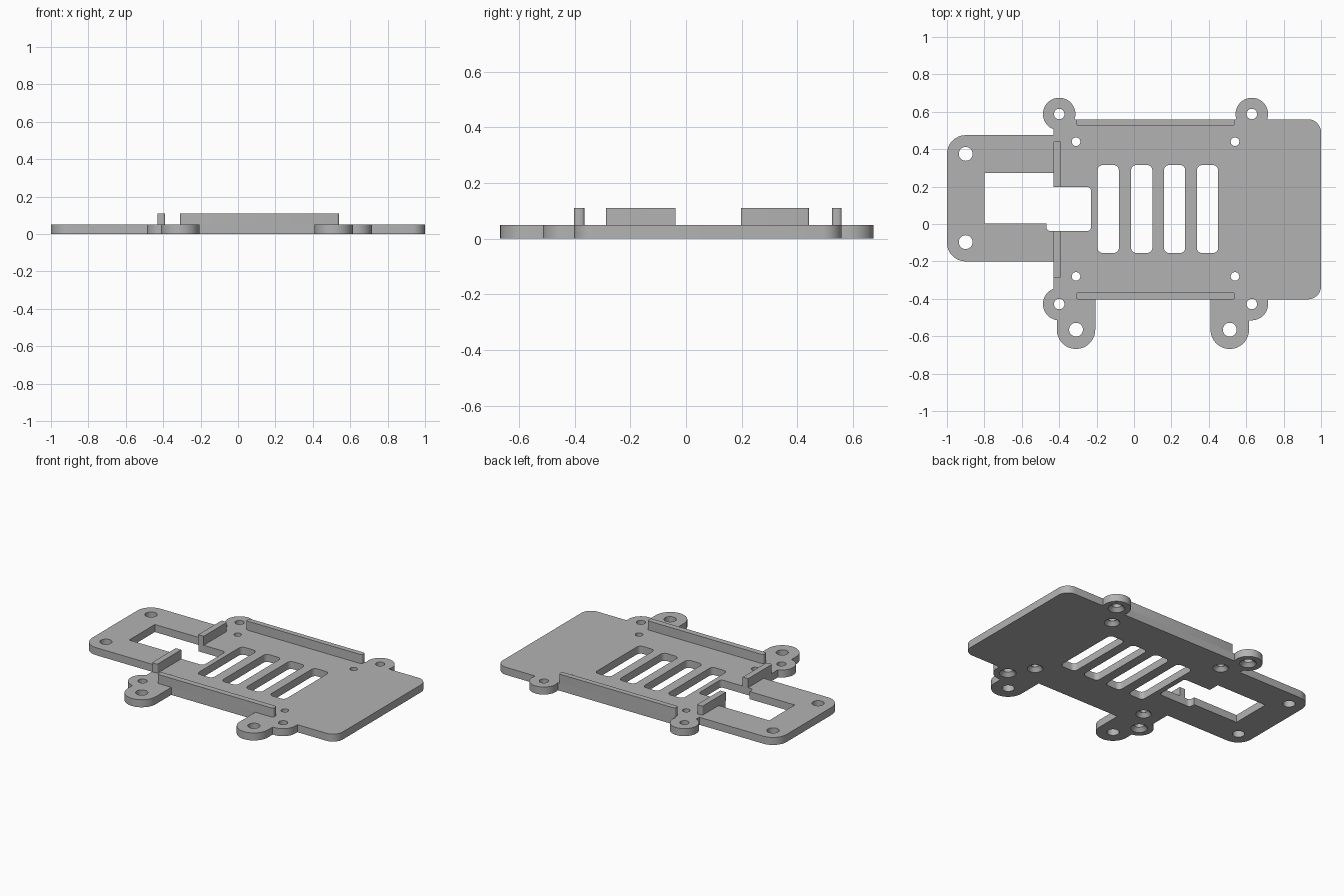
import bpy, bmesh, math

if "Cube" in bpy.data.objects:
    bpy.data.objects.remove(bpy.data.objects["Cube"])

T = 0.05       # plate thickness
TOP = 0.11     # rib height

grey = bpy.data.materials.new("plain grey")
grey.diffuse_color = (0.45, 0.45, 0.45, 1)
grey.use_nodes = True
grey.node_tree.nodes["Principled BSDF"].inputs["Base Color"].default_value = grey.diffuse_color


def prism(name, outline, z0, z1, scale_top=1.0, centre=(0, 0)):
    """Extrude a counter-clockwise outline, optionally tapered about a centre."""
    bm = bmesh.new()
    cx, cy = centre
    low = [bm.verts.new((x, y, z0)) for x, y in outline]
    high = [bm.verts.new((cx + (x - cx) * scale_top, cy + (y - cy) * scale_top, z1))
            for x, y in outline]
    n = len(low)
    bm.faces.new(low[::-1])
    bm.faces.new(high)
    for i in range(n):
        j = (i + 1) % n
        bm.faces.new((low[i], low[j], high[j], high[i]))
    me = bpy.data.meshes.new(name)
    bm.to_mesh(me)
    bm.free()
    me.materials.append(grey)
    ob = bpy.data.objects.new(name, me)
    bpy.context.collection.objects.link(ob)
    return ob


def rounded(x0, x1, y0, y1, radii=(0, 0, 0, 0), seg=8):
    """Rectangle outline; radii run right-top, left-top, left-bottom, right-bottom."""
    corners = ((x1, y1, -1, -1), (x0, y1, 1, -1), (x0, y0, 1, 1), (x1, y0, -1, 1))
    pts = []
    for k, ((x, y, sx, sy), r) in enumerate(zip(corners, radii)):
        if r == 0:
            pts.append((x, y))
            continue
        for i in range(seg + 1):
            a = math.pi / 2 * (k + i / seg)
            pts.append((x + sx * r + r * math.cos(a), y + sy * r + r * math.sin(a)))
    return pts


def circle(x, y, r, n=40):
    return [(x + r * math.cos(2 * math.pi * i / n), y + r * math.sin(2 * math.pi * i / n))
            for i in range(n)]


def combine(target, tool, operation):
    """Apply a boolean and discard the tool."""
    mod = target.modifiers.new("join", 'BOOLEAN')
    mod.operation, mod.object, mod.solver = operation, tool, 'EXACT'
    bpy.context.view_layer.objects.active = target
    bpy.ops.object.modifier_apply(modifier=mod.name)
    bpy.data.objects.remove(tool, do_unlink=True)


def add(outline):
    combine(plate, prism("addition", outline, 0, T), 'UNION')


def cut(outline):
    combine(plate, prism("cutter", outline, -0.05, 0.2), 'DIFFERENCE')


ears = [(x, y) for x in (-0.40, 0.63) for y in (-0.428, 0.588)]
lugs = [(x, -0.565) for x in (-0.31, 0.512)]
tab_holes = [(-0.90, y) for y in (-0.097, 0.375)]
inner_holes = [(x, y) for x in (-0.31, 0.54) for y in (-0.28, 0.44)]

# main plate with the left tab
plate = prism("base_plate", rounded(-0.43, 1.0, -0.403, 0.56, (0.07, 0, 0, 0.07)), 0, T)
add(rounded(-1.0, -0.38, -0.2, 0.475, (0, 0.1, 0.1, 0)))

# round ears and screw lugs
for x, y in ears:
    add(circle(x, y, 0.087))
for x, y in lugs:
    add(rounded(x - 0.103, x + 0.103, y - 0.103, -0.35, (0, 0, 0.1029, 0.1029), 12))
# webs between the front ears and lugs
add(rounded(-0.40, -0.30, -0.515, -0.36))
add(rounded(0.55, 0.717, -0.428, -0.36))
add(rounded(0.55, 0.63, -0.515, -0.36))

# window, stepped notch and slots
cut(rounded(-0.80, -0.428, 0.003, 0.272))
cut(rounded(-0.468, -0.23, -0.037, 0.198, (0.02, 0, 0.02, 0.02)))
for x in (-0.138, 0.041, 0.217, 0.393):
    cut(rounded(x - 0.057, x + 0.057, -0.155, 0.315, (0.028,) * 4))

# through holes
for points, r in ((ears, 0.028), (inner_holes, 0.023), (lugs + tab_holes, 0.037)):
    for x, y in points:
        cut(circle(x, y, r, 32))

# countersinks on the underside
for points, r in ((ears, 0.050), (inner_holes, 0.045)):
    for x, y in points:
        cone = prism("cutter", circle(x, y, r + 0.01, 32), -0.01, 0.025,
                     0.026 / (r + 0.01), (x, y))
        combine(plate, cone, 'DIFFERENCE')

# raised ribs standing on the plate
ribs = {
    "back_rib": rounded(-0.31, 0.54, 0.525, 0.56, (0.012,) * 4, 4),
    "front_rib": rounded(-0.31, 0.54, -0.403, -0.365, (0.012,) * 4, 4),
    "left_rib_back": rounded(-0.43, -0.39, 0.198, 0.443, (0.008, 0.008, 0, 0), 4),
    "left_rib_front": rounded(-0.43, -0.39, -0.288, -0.037, (0, 0, 0.008, 0.008), 4),
}
parts = [plate] + [prism(n, o, T, TOP) for n, o in ribs.items()]

bpy.ops.object.select_all(action='DESELECT')
for ob in parts:
    ob.select_set(True)
bpy.context.view_layer.objects.active = plate
bpy.ops.object.shade_smooth_by_angle(angle=math.radians(30))
